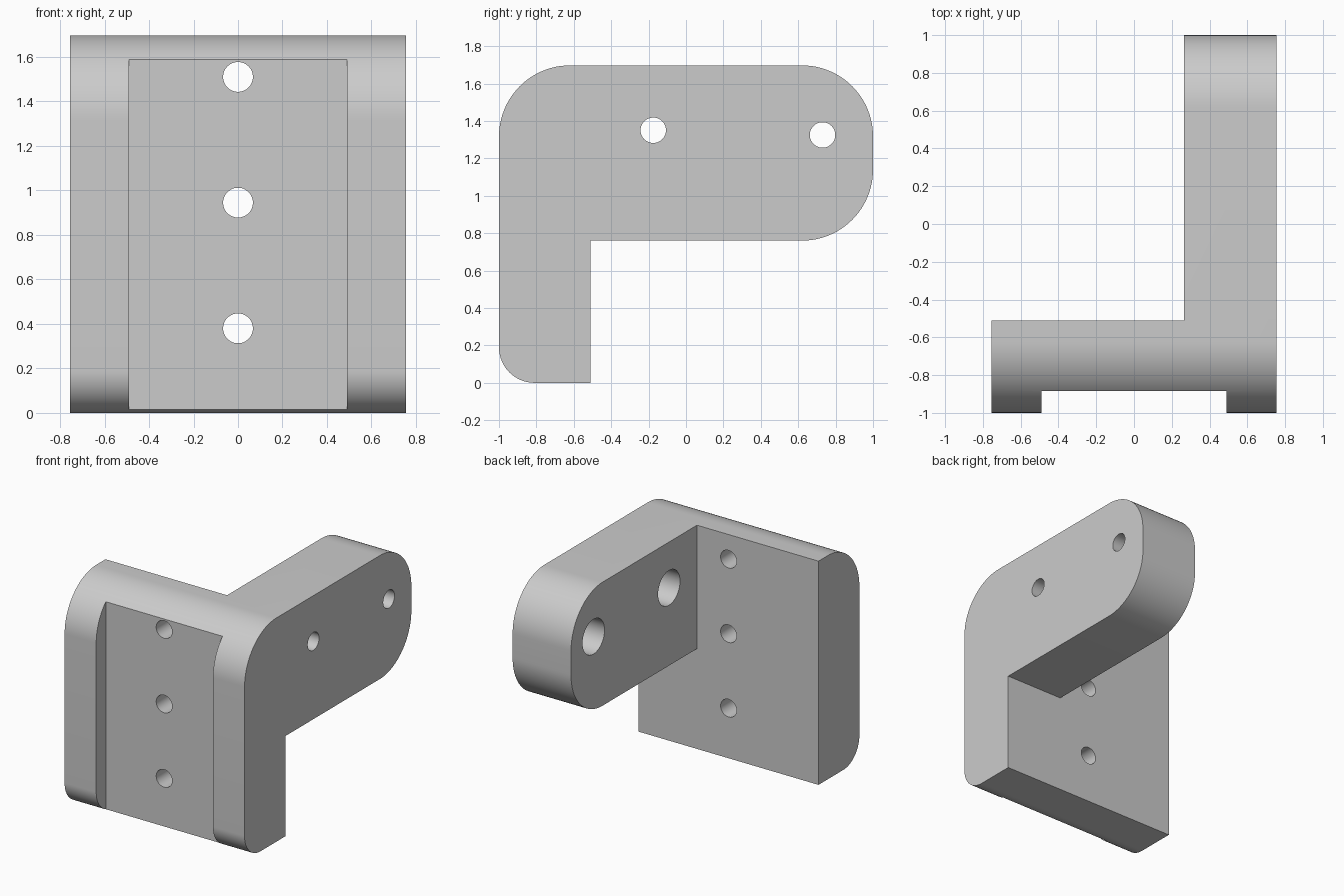
import bpy
import bmesh
import math
from mathutils import Matrix, Vector

cube = bpy.data.objects.get("Cube")
if cube:
    bpy.data.objects.remove(cube, do_unlink=True)

HALF_W = 0.755      # half width of the plate
TOP = 1.697         # overall height
PLATE_BACK = -0.51  # rear face of the plate
ARM_IN = 0.265      # inner face of the side arm
ARM_LOW = 0.76      # underside of the side arm

grey = bpy.data.materials.new("plain grey")
grey.use_nodes = True
grey.diffuse_color = (0.6, 0.6, 0.6, 1)
grey.node_tree.nodes["Principled BSDF"].inputs["Base Color"].default_value = (0.6, 0.6, 0.6, 1)


def make_object(name, bm):
    bmesh.ops.recalc_face_normals(bm, faces=bm.faces)
    mesh = bpy.data.meshes.new(name)
    bm.to_mesh(mesh)
    bm.free()
    mesh.materials.append(grey)
    obj = bpy.data.objects.new(name, mesh)
    bpy.context.collection.objects.link(obj)
    return obj


def rounded(corners, steps=24):
    """Outline from (y, z, radius) right-angled corners, with arcs."""
    points = []
    for i, (y, z, r) in enumerate(corners):
        p = Vector((y, z))
        if r == 0:
            points.append(p)
            continue
        a = (Vector(corners[i - 1][:2]) - p).normalized() * r
        b = (Vector(corners[(i + 1) % len(corners)][:2]) - p).normalized() * r
        for k in range(steps + 1):
            t = math.pi / 2 * k / steps
            points.append(p + a * (1 - math.sin(t)) + b * (1 - math.cos(t)))
    return points


def extrude_x(name, outline, x0, x1):
    bm = bmesh.new()
    face = bm.faces.new([bm.verts.new((x0, p.x, p.y)) for p in outline])
    moved = bmesh.ops.extrude_face_region(bm, geom=[face])["geom"]
    verts = [v for v in moved if isinstance(v, bmesh.types.BMVert)]
    bmesh.ops.translate(bm, verts=verts, vec=(x1 - x0, 0, 0))
    return make_object(name, bm)


def box(name, low, high):
    low, high = Vector(low), Vector(high)
    bm = bmesh.new()
    bmesh.ops.create_cube(bm, size=1, matrix=Matrix.Translation((low + high) / 2)
                          @ Matrix.Diagonal((*(high - low), 1)))
    return make_object(name, bm)


def rod(name, centre, radius, length, axis):
    turn = Matrix.Rotation(math.pi / 2, 4, "Y" if axis == "x" else "X")
    bm = bmesh.new()
    bmesh.ops.create_cone(bm, cap_ends=True, segments=48, radius1=radius, radius2=radius,
                          depth=length, matrix=Matrix.Translation(centre) @ turn)
    return make_object(name, bm)


def cut(body, cutter):
    cutter.hide_render = True
    mod = body.modifiers.new("cut", "BOOLEAN")
    mod.operation = "DIFFERENCE"
    mod.solver = "EXACT"
    mod.object = cutter
    bpy.context.view_layer.objects.active = body
    bpy.ops.object.modifier_apply(modifier=mod.name)
    bpy.data.objects.remove(cutter, do_unlink=True)


# Bracket body: plate and arm share one side outline
bracket = extrude_x("bracket", rounded([
    (-1, 0, 0.19), (PLATE_BACK, 0, 0), (PLATE_BACK, ARM_LOW, 0),
    (1, ARM_LOW, 0.38), (1, TOP, 0.38), (-1, TOP, 0.38)]), -HALF_W, HALF_W)

# Space beside the arm, behind the plate
cut(bracket, box("arm_gap", (-1, PLATE_BACK, -1), (ARM_IN, 2, 3)))

# Shallow channel down the front
cut(bracket, box("front_channel", (-0.49, -2, -1), (0.49, -0.885, 3)))

# Three holes through the plate
for z in (0.38, 0.945, 1.51):
    cut(bracket, rod("plate_hole", (0, -0.7, z), 0.067, 2, "y"))

# Two arm holes, each widened from the inner face
for y, z in ((-0.175, 1.35), (0.73, 1.325)):
    cut(bracket, rod("arm_hole", (0.5, y, z), 0.068, 1, "x"))
    cut(bracket, rod("arm_counterbore", (ARM_IN, y, z), 0.132, 0.56, "x"))

bpy.ops.object.select_all(action="DESELECT")
bracket.select_set(True)
bpy.context.view_layer.objects.active = bracket
bpy.ops.object.shade_smooth_by_angle(angle=math.radians(30))
